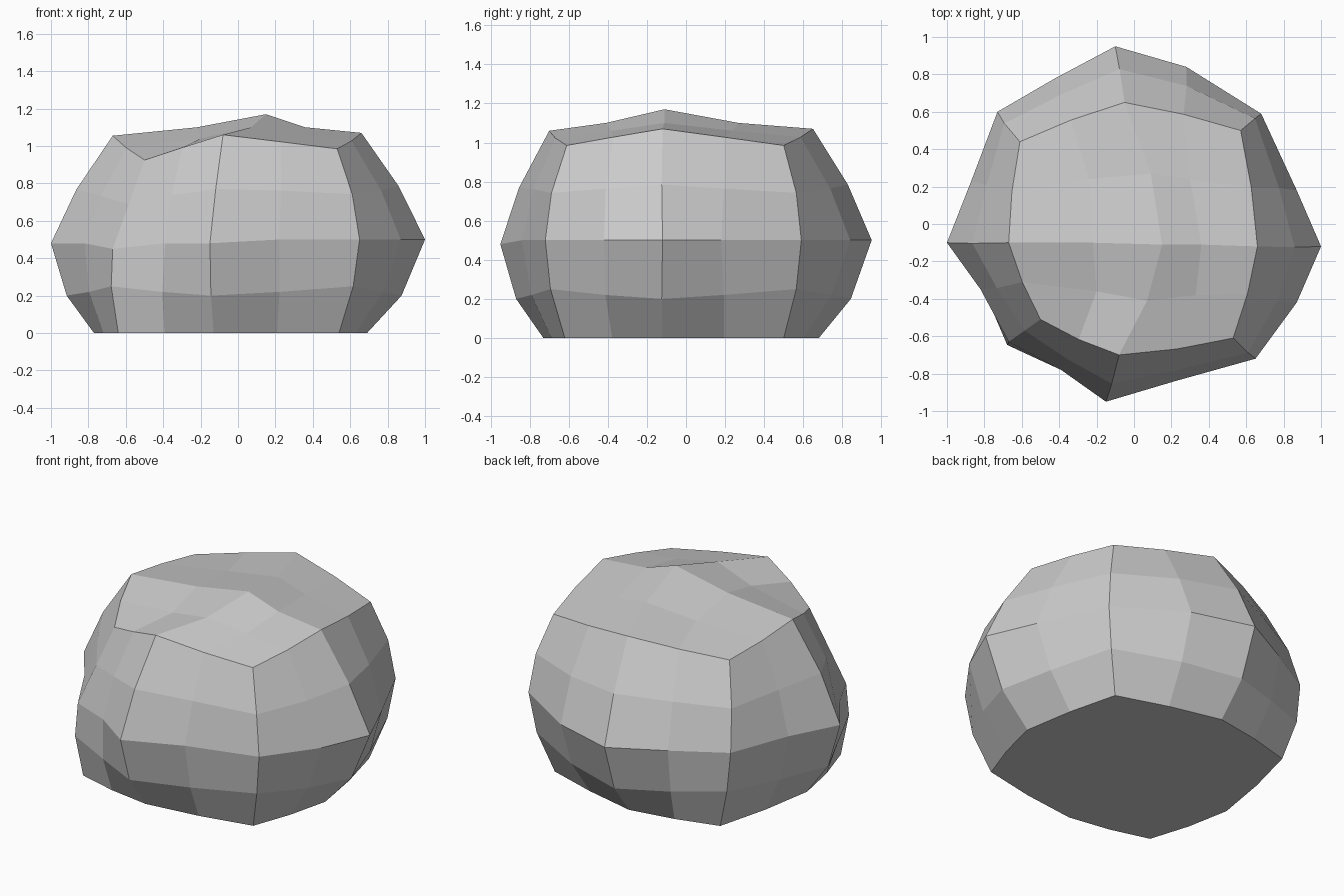
import bpy
import bmesh
from mathutils import Vector

default_cube = bpy.data.objects.get("Cube")
if default_cube:
    bpy.data.objects.remove(default_cube, do_unlink=True)


def make_material(name, colour):
    material = bpy.data.materials.new(name)
    material.use_nodes = True
    material.diffuse_color = colour
    shader = material.node_tree.nodes["Principled BSDF"]
    shader.inputs["Base Color"].default_value = colour
    shader.inputs["Roughness"].default_value = 0.9
    return material


def fill_between(points, bulge):
    """Insert a slightly pushed-out midpoint after every point of a closed ring."""
    ring = []
    for index, point in enumerate(points):
        start = Vector(point)
        end = Vector(points[(index + 1) % len(points)])
        middle = (start + end) / 2
        middle.xy *= bulge
        ring += [start, middle]
    return ring


def ring_between(lower, upper, bulge):
    """Ring halfway between two rings, pushed out a little."""
    result = []
    for low, high in zip(lower, upper):
        middle = (low + high) / 2
        middle.xy *= bulge
        result.append(middle)
    return result


# Main outlines, counterclockwise from the front corner on the -x side
base_outline = [(-.64, -.62, 0), (-.13, -.73, 0), (.54, -.62, 0), (.69, -.12, 0),
                (.56, .5, 0), (-.08, .68, 0), (-.63, .56, 0), (-.77, -.1, 0)]
crown_outline = [(-.5, -.51, .925), (-.08, -.7, 1.06), (.53, -.61, .985), (.66, -.12, 1.07),
                 (.57, .5, .985), (-.05, .65, 1.07), (-.61, .44, .99), (-.67, -.1, 1.055)]
waist_outline = [(-.67, -.63), (-.39, -.78), (-.15, -.95), (.22, -.84),
                 (.65, -.72), (.87, -.42), (1, -.12), (.87, .18),
                 (.68, .59), (.28, .84), (-.1, .95), (-.42, .78),
                 (-.73, .6), (-.87, .23), (-1, -.1), (-.82, -.35)]
# Inner points of the top, row by row from front to back
top_inner = [[(-.2, -.36, 1.04), (.07, -.41, 1.10), (.33, -.38, 1.06)],
             [(-.22, -.1, 1.10), (.15, -.11, 1.17), (.36, -.11, 1.10)],
             [(-.24, .24, 1.06), (.09, .27, 1.10), (.30, .24, 1.06)]]

base = fill_between(base_outline, 1.02)
crown = fill_between(crown_outline, 1.02)
waist = [Vector((x, y, .5)) for x, y in waist_outline]
waist[0].z = .45
for dipped in (1, 2, -1, -2):
    waist[dipped].z = .48

shoulder = ring_between(waist, crown, 1.035)
shoulder[0].xy /= 1.035
belly = ring_between(base, waist, 1.035)
for index, point in enumerate(belly):
    point.z = .25 if index % 4 == 0 else .2 if index % 4 == 2 else .22

# Side walls built from the stacked rings
bm = bmesh.new()
rings = [[bm.verts.new(point) for point in ring]
         for ring in (base, belly, waist, shoulder, crown)]
count = len(base)
for lower, upper in zip(rings, rings[1:]):
    for i in range(count):
        j = (i + 1) % count
        bm.faces.new((lower[i], lower[j], upper[j], upper[i]))

# Flat underside
bm.faces.new(reversed(rings[0]))

# Top patch: the crown ring frames the inner points
rim = rings[-1]
grid = [rim[0:5]]
for row, inner in enumerate(top_inner):
    middle = [bm.verts.new(point) for point in inner]
    grid.append([rim[count - 1 - row]] + middle + [rim[5 + row]])
grid.append(rim[8:13][::-1])
for near, far in zip(grid, grid[1:]):
    for i in range(len(near) - 1):
        bm.faces.new((near[i], near[i + 1], far[i + 1], far[i]))

bmesh.ops.recalc_face_normals(bm, faces=bm.faces)
mesh = bpy.data.meshes.new("boulder")
bm.to_mesh(mesh)
bm.free()
mesh.materials.append(make_material("stone_grey", (.6, .6, .6, 1)))
boulder = bpy.data.objects.new("boulder", mesh)
bpy.context.collection.objects.link(boulder)
